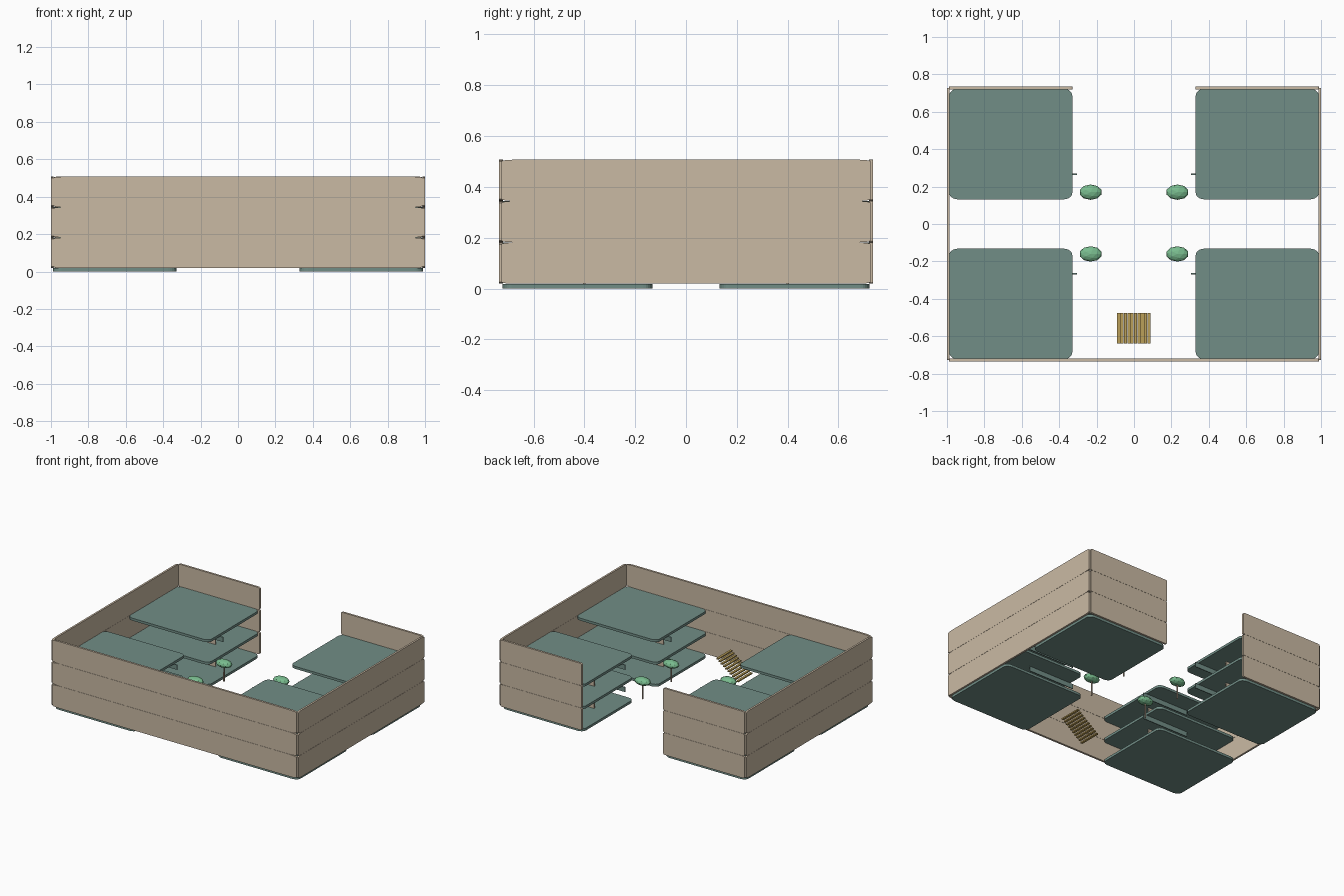
import bpy, bmesh, math
from mathutils import Vector

if "Cube" in bpy.data.objects:
    bpy.data.objects.remove(bpy.data.objects["Cube"])


def material(name, rgb):
    m = bpy.data.materials.new(name)
    m.diffuse_color = (*rgb, 1)
    m.use_nodes = True
    m.node_tree.nodes["Principled BSDF"].inputs["Base Color"].default_value = m.diffuse_color
    return m


BEIGE = material("warm beige", (0.59, 0.49, 0.37))
TEAL = material("grey teal", (0.165, 0.27, 0.24))
GREEN = material("leaf green", (0.19, 0.50, 0.27))
TRUNK = material("pale wood", (0.48, 0.37, 0.28))
GOLD = material("gold wood", (0.50, 0.35, 0.10))

FLOOR = 0.163      # storey height
SLAB = 0.018       # slab thickness


def add(name, bm, mat):
    bmesh.ops.recalc_face_normals(bm, faces=bm.faces)
    me = bpy.data.meshes.new(name)
    bm.to_mesh(me)
    bm.free()
    me.materials.append(mat)
    ob = bpy.data.objects.new(name, me)
    bpy.context.collection.objects.link(ob)
    return ob


def rounded_plate(name, a, b, ra, rb, origin, u, v, depth, mat, seg=5):
    """Rectangle a-b in the plane u,v with elliptical corners, extruded by depth."""
    bm = bmesh.new()
    verts = []
    corners = ((b[0] - ra, b[1] - rb, 0), (a[0] + ra, b[1] - rb, 90),
               (a[0] + ra, a[1] + rb, 180), (b[0] - ra, a[1] + rb, 270))
    for cu, cv, start in corners:
        for i in range(seg + 1):
            t = math.radians(start + 90 * i / seg)
            p = (Vector(origin) + Vector(u) * (cu + ra * math.cos(t))
                 + Vector(v) * (cv + rb * math.sin(t)))
            verts.append(bm.verts.new(p))
    face = bm.faces.new(verts)
    ext = bmesh.ops.extrude_face_region(bm, geom=[face])
    moved = [g for g in ext["geom"] if isinstance(g, bmesh.types.BMVert)]
    bmesh.ops.translate(bm, verts=moved, vec=Vector(depth))
    return add(name, bm, mat)


def box(name, lo, hi, mat):
    lo, hi = Vector(lo), Vector(hi)
    bm = bmesh.new()
    bmesh.ops.create_cube(bm, size=1)
    for vert in bm.verts:
        vert.co = (lo + hi) / 2 + vert.co * (hi - lo)
    return add(name, bm, mat)


def mirrored_box(name, sx, sy, x, y, z, mat):
    xs, ys = sorted((sx * x[0], sx * x[1])), sorted((sy * y[0], sy * y[1]))
    return box(name, (xs[0], ys[0], z[0]), (xs[1], ys[1], z[1]), mat)


X, Y, Z = (1, 0, 0), (0, 1, 0), (0, 0, 1)
for level in range(3):
    base = level * FLOOR
    z0, z1 = base + 0.019, base + 0.181

    # outer wall panels, one row per storey
    rounded_plate(f"front_wall_{level}", (-0.988, z0), (0.988, z1), 0.06, 0.007,
                  (0, -0.735, 0), X, Z, (0, 0.015, 0), BEIGE)
    for sx in (-1, 1):
        side = "right" if sx > 0 else "left"
        rounded_plate(f"{side}_wall_{level}", (-0.727, z0), (0.727, z1), 0.05, 0.007,
                      (sx, 0, 0), Y, Z, (-sx * 0.014, 0, 0), BEIGE)
        ends = sorted((sx * 0.33, sx * 0.988))
        rounded_plate(f"back_wall_{side}_{level}", (ends[0], z0), (ends[1], z1),
                      0.02, 0.007, (0, 0.72, 0), X, Z, (0, 0.015, 0), BEIGE)

        for sy in (-1, 1):
            tag = f"{side}_{'back' if sy > 0 else 'front'}_{level}"
            # floor slabs with rounded corners
            ys = sorted((sy * 0.132, sy * 0.722))
            rounded_plate(f"slab_{tag}", (ends[0], ys[0]), (ends[1], ys[1]), 0.045,
                          0.035, (0, 0, base), X, Y, (0, 0, SLAB), TEAL, seg=6)
            if level:
                # thin beam under each raised slab, poking past its edge
                mirrored_box(f"beam_{tag}", sx, sy, (0.305, 0.68), (0.263, 0.269),
                             (base - 0.035, base), TEAL)
                # inner partition standing on the floor below
                mirrored_box(f"partition_{tag}", sx, sy, (0.46, 0.72), (0.395, 0.405),
                             (base - FLOOR + SLAB, base), BEIGE)

# courtyard trees
for sx in (-1, 1):
    for y in (-0.16, 0.17):
        bm = bmesh.new()
        bmesh.ops.create_cone(bm, cap_ends=True, segments=8, radius1=0.006,
                              radius2=0.005, depth=0.12)
        bmesh.ops.translate(bm, verts=bm.verts, vec=(sx * 0.232, y, 0.12))
        add("tree_trunk", bm, TRUNK)
        bm = bmesh.new()
        bmesh.ops.create_icosphere(bm, subdivisions=2, radius=1)
        bmesh.ops.scale(bm, verts=bm.verts, vec=(0.061, 0.041, 0.028))
        bmesh.ops.translate(bm, verts=bm.verts, vec=(sx * 0.232, y, 0.19))
        add("tree_crown", bm, GREEN)

# open staircase rising to the right
STEPS = 10
for i in range(STEPS):
    x = -0.09 + i * 0.018
    z = 0.02 + i * 0.0135
    box(f"stair_tread_{i}", (x, -0.64, z), (x + 0.0165, -0.477, z + 0.009), GOLD)
